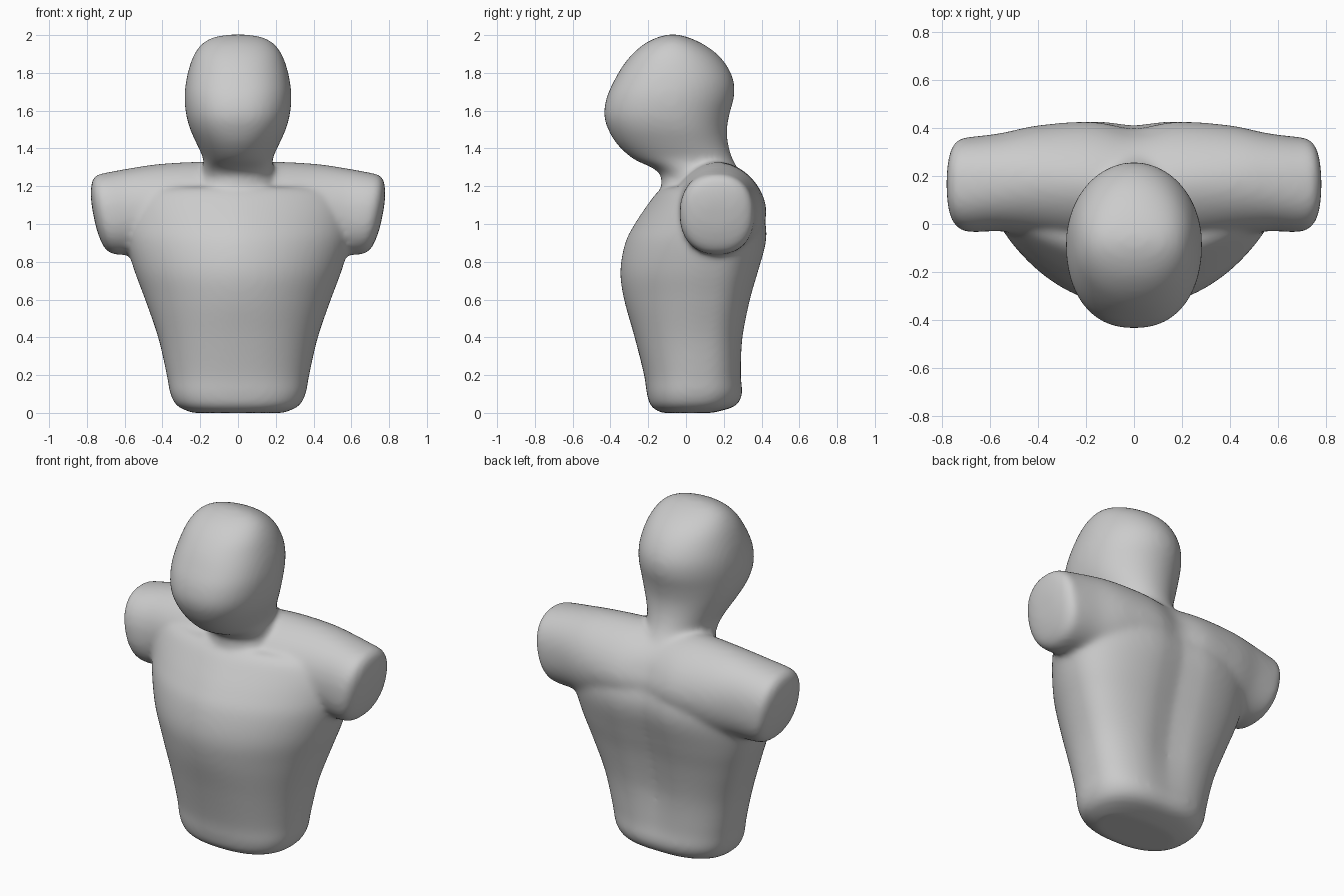
import bpy, bmesh, math

SEG, SUB = 64, 6
bm = bmesh.new()


def spline(rows):
    """Catmull-Rom interpolation through the key sections."""
    out = []
    for i in range(len(rows) - 1):
        p = [rows[max(i - 1, 0)], rows[i], rows[i + 1], rows[min(i + 2, len(rows) - 1)]]
        for k in range(SUB):
            t = k / SUB
            out.append([0.5 * (2 * b + (c - a) * t + (2 * a - 5 * b + 4 * c - d) * t * t
                               + (3 * b - a - 3 * c + d) * t ** 3) for a, b, c, d in zip(*p)])
    out.append(list(rows[-1]))
    return out


def spow(v, n):
    return math.copysign(abs(v) ** (2 / n), v)


def loft(rows, point):
    """Skin closed rings; point(row, cos, sin) places each vertex."""
    rings = []
    for r in spline(rows):
        rings.append([bm.verts.new(point(r, math.cos(2 * math.pi * i / SEG),
                                         math.sin(2 * math.pi * i / SEG))) for i in range(SEG)])
    for a, b in zip(rings, rings[1:]):
        for i in range(SEG):
            j = (i + 1) % SEG
            bm.faces.new((a[i], a[j], b[j], b[i]))
    bm.faces.new(rings[0][::-1])
    bm.faces.new(rings[-1])


def level_section(r, c, s):
    # row: z, half width, front y, back y, y of widest point, front power, back power
    z, hw, yf, yb, yc, nf, nb = r
    n = nf if s < 0 else nb
    depth = (yc - yf) if s < 0 else (yb - yc)
    return (hw * spow(c, n), yc + depth * spow(s, n), z)


def arm_section(r, c, s):
    # row: x, front y, back y, bottom z, top z, power
    x, yf, yb, zb, zt, n = r
    z = (zb + zt) / 2 + (zt - zb) / 2 * spow(s, n)
    y = (yf + yb) / 2 + (yb - yf) / 2 * spow(c, n)
    return (x * (1 + 0.25 * (z - 1.05)), y, z)


# torso
loft([
    (0.000, 0.24, -0.13, 0.14, 0.03, 2.4, 2.4),
    (0.035, 0.32, -0.185, 0.26, 0.04, 2.4, 2.5),
    (0.10, 0.358, -0.207, 0.303, 0.05, 2.4, 2.6),
    (0.20, 0.377, -0.222, 0.299, 0.06, 2.3, 2.7),
    (0.40, 0.423, -0.272, 0.309, 0.08, 2.2, 2.7),
    (0.60, 0.492, -0.328, 0.347, 0.10, 2.0, 2.7),
    (0.75, 0.548, -0.348, 0.390, 0.11, 1.9, 2.6),
    (0.90, 0.592, -0.322, 0.432, 0.12, 1.8, 2.4),
    (1.00, 0.605, -0.272, 0.432, 0.13, 1.75, 2.3),
    (1.10, 0.60, -0.205, 0.395, 0.14, 1.75, 2.2),
    (1.165, 0.56, -0.155, 0.35, 0.14, 1.8, 2.1),
    (1.195, 0.48, -0.115, 0.30, 0.14, 1.9, 2.0)], level_section)

# shoulders and arm stumps, one side mirrored to the other
half = [
    (0.0, -0.105, 0.425, 0.80, 1.325, 1.75),
    (0.2, -0.085, 0.427, 0.80, 1.330, 1.8),
    (0.4, -0.050, 0.410, 0.81, 1.317, 1.95),
    (0.55, -0.030, 0.378, 0.835, 1.293, 2.15),
    (0.66, -0.034, 0.364, 0.837, 1.272, 2.25),
    (0.715, -0.026, 0.357, 0.847, 1.257, 2.3),
    (0.745, 0.008, 0.327, 0.885, 1.215, 2.3),
    (0.762, 0.07, 0.26, 0.96, 1.14, 2.1),
    (0.766, 0.13, 0.20, 1.02, 1.08, 2.0)]
loft([(-r[0],) + r[1:] for r in half[:0:-1]] + half, arm_section)

# groove down the back
for v in bm.verts:
    if v.co.y > 0.15:
        fade = max(0, min(1, v.co.z / 0.4)) * max(0, min(1, (1.35 - v.co.z) / 0.2))
        v.co.y -= 0.028 * fade * math.exp(-(v.co.x / 0.11) ** 2)

# neck and head
loft([
    (1.05, 0.25, -0.08, 0.385, 0.12, 2, 2),
    (1.20, 0.22, -0.130, 0.335, 0.10, 2, 2),
    (1.25, 0.20, -0.130, 0.305, 0.08, 2, 2),
    (1.295, 0.188, -0.175, 0.275, 0.04, 2, 2),
    (1.345, 0.184, -0.280, 0.247, 0.01, 2.1, 2),
    (1.42, 0.217, -0.363, 0.224, -0.03, 2.2, 2),
    (1.50, 0.253, -0.412, 0.217, -0.06, 2.3, 2),
    (1.58, 0.275, -0.434, 0.230, -0.08, 2.3, 2),
    (1.67, 0.283, -0.420, 0.254, -0.08, 2.3, 2),
    (1.75, 0.276, -0.385, 0.254, -0.07, 2.3, 2),
    (1.83, 0.258, -0.340, 0.222, -0.07, 2.2, 2),
    (1.90, 0.231, -0.284, 0.165, -0.07, 2.2, 2),
    (1.955, 0.190, -0.219, 0.087, -0.07, 2.1, 2),
    (1.989, 0.130, -0.150, 0.010, -0.07, 2, 2),
    (2.003, 0.050, -0.095, -0.045, -0.07, 2, 2)], level_section)

# fuse everything into one soft skin
bmesh.ops.recalc_face_normals(bm, faces=bm.faces)
mesh = bpy.data.meshes.new("bust")
bm.to_mesh(mesh)
bm.free()
bust = bpy.data.objects.new("bust", mesh)
bpy.context.collection.objects.link(bust)
fuse = bust.modifiers.new("fuse", 'REMESH')
fuse.mode = 'VOXEL'
fuse.voxel_size = 0.014
fuse.use_smooth_shade = True
soften = bust.modifiers.new("soften", 'SMOOTH')
soften.factor = 0.5
soften.iterations = 20
